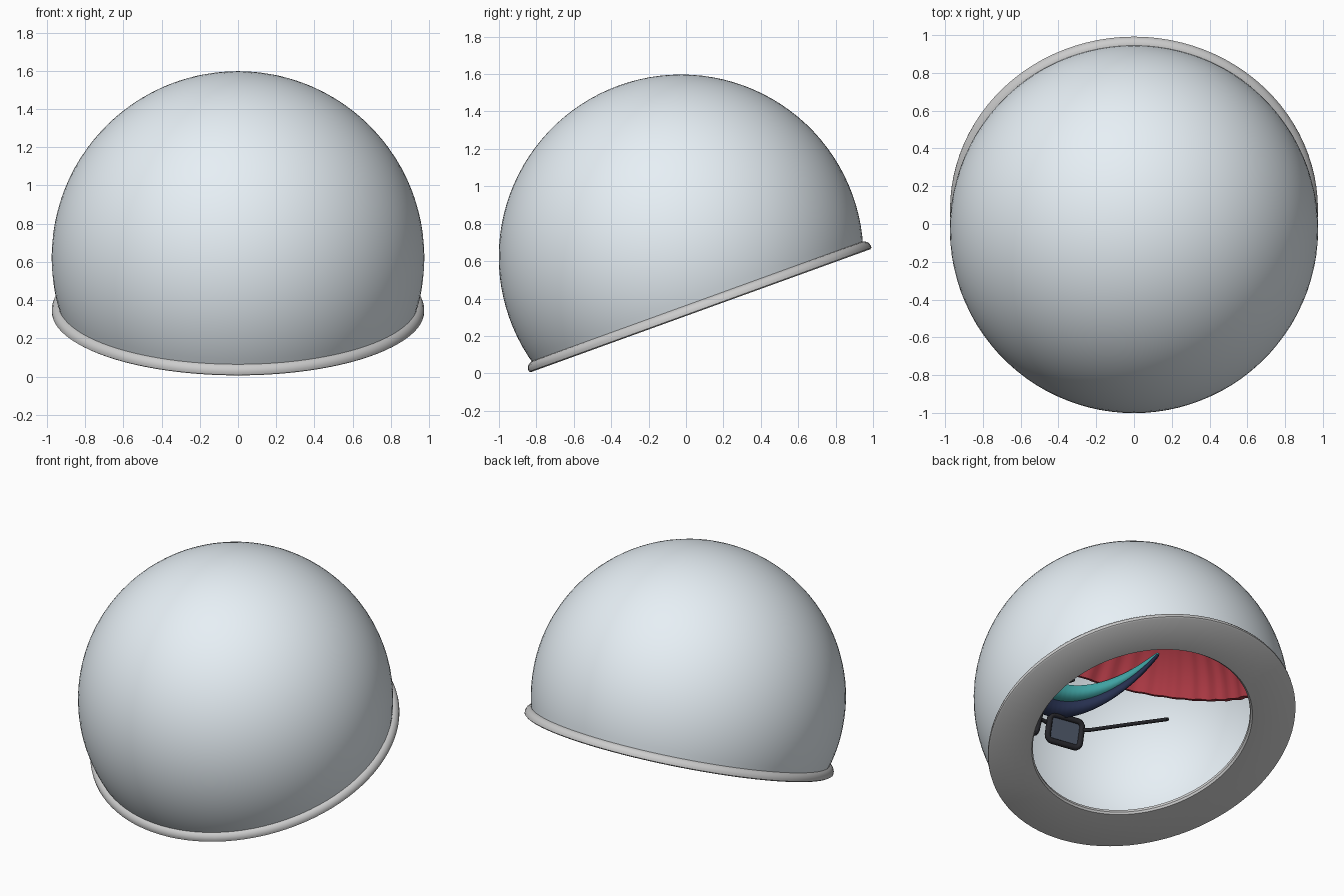
import bpy, bmesh, math
from mathutils import Matrix, Vector

if "Cube" in bpy.data.objects:
    bpy.data.objects.remove(bpy.data.objects["Cube"])


def material(name, color):
    m = bpy.data.materials.new(name)
    m.diffuse_color = (*color, 1)
    m.use_nodes = True
    m.node_tree.nodes["Principled BSDF"].inputs["Base Color"].default_value = m.diffuse_color
    return m


GLASS = material("pale_shell", (0.80, 0.87, 0.92))
RED = material("red", (0.50, 0.05, 0.07))
TEAL = material("teal", (0.05, 0.36, 0.36))
NAVY = material("navy", (0.02, 0.03, 0.08))
BLACK = material("black", (0.02, 0.02, 0.025))
LENS = material("dark_lens", (0.07, 0.09, 0.13))


def finish(name, bm, matrix=None, mat=None, angle=35):
    bmesh.ops.remove_doubles(bm, verts=bm.verts, dist=1e-5)
    bmesh.ops.recalc_face_normals(bm, faces=bm.faces)
    me = bpy.data.meshes.new(name)
    bm.to_mesh(me)
    bm.free()
    ob = bpy.data.objects.new(name, me)
    bpy.context.collection.objects.link(ob)
    if matrix:
        ob.matrix_world = matrix
    if mat:
        me.materials.append(mat)
    bpy.ops.object.select_all(action='DESELECT')
    ob.select_set(True)
    bpy.context.view_layer.objects.active = ob
    bpy.ops.object.shade_smooth_by_angle(angle=math.radians(angle))
    return ob


def lathe(name, profile, matrix, mat=None, steps=96, waves=0, depth=0.0):
    """Revolve a closed (radius, height) profile, optionally rippled."""
    bm = bmesh.new()
    rings = []
    for i in range(steps):
        a = math.tau * i / steps
        k = 1 + depth * math.cos(waves * a)
        rings.append([bm.verts.new((r * k * math.cos(a), r * k * math.sin(a), z))
                      for r, z in profile])
    n = len(profile)
    for i in range(steps):
        p, q = rings[i], rings[(i + 1) % steps]
        for j in range(n):
            l = (j + 1) % n
            if profile[j][0] + profile[l][0] > 1e-6:
                bm.faces.new((p[j], q[j], q[l], p[l]))
    bmesh.ops.dissolve_degenerate(bm, edges=bm.edges, dist=1e-6)
    return finish(name, bm, matrix, mat)


def shell_profile(outer, inner, cut, centre=0.0, n=32):
    """Outer and inner arcs of a sphere shell above the height cut."""
    def arc(r):
        start = math.asin((cut - centre) / r)
        angles = [start + (math.pi / 2 - start) * i / n for i in range(n + 1)]
        return [(r * math.cos(a) if i < n else 0.0, centre + r * math.sin(a))
                for i, a in enumerate(angles)]
    return arc(outer) + arc(inner)[::-1]


def tube(name, points, radius, mat, cyclic=False, matrix=None):
    cu = bpy.data.curves.new(name, 'CURVE')
    cu.dimensions = '3D'
    cu.bevel_depth = radius
    cu.bevel_resolution = 3
    cu.use_fill_caps = True
    sp = cu.splines.new('POLY')
    sp.points.add(len(points) - 1)
    for p, co in zip(sp.points, points):
        p.co = (*co, 1)
    sp.use_cyclic_u = cyclic
    sp.use_smooth = True
    cu.materials.append(mat)
    ob = bpy.data.objects.new(name, cu)
    bpy.context.collection.objects.link(ob)
    if matrix:
        ob.matrix_world = matrix
    return ob


# Tilted helmet: dome shell and neck rim
tilt = Matrix.Translation((0, 0.078, 0.335)) @ Matrix.Rotation(math.radians(19.9), 4, 'X')
lathe("dome", shell_profile(0.975, 0.955, 0.03, 0.306), tilt, GLASS)
rim = [(0.69, 0.012), (0.70, 0), (0.965, 0), (0.974, 0.006), (0.974, 0.02),
       (0.967, 0.037), (0.952, 0.05), (0.93, 0.056), (0.71, 0.04), (0.69, 0.03)]
lathe("neck_rim", rim, tilt)

# Ripple-edged red cap inside, leaning back
lean = Matrix.Translation((0, -0.02, 0.625)) @ Matrix.Rotation(math.radians(-18), 4, 'X')
lathe("inner_cap", shell_profile(0.85, 0.82, 0.263, n=20), lean, RED,
      steps=240, waves=40, depth=0.008)


# Curved visor under the cap: navy lower strip, teal upper strip
def visor_strip(name, low, high, mat, n=40):
    bm = bmesh.new()
    pairs = []
    for i in range(n + 1):
        a = math.radians(-88 + 176 * i / n)
        base = Vector((0.42 * math.sin(a), -0.255 - 0.6 * math.cos(a),
                       1.2 - 0.33 * math.cos(a)))
        up = Vector((0, 0.11, 0.19)) * math.cos(a) ** 0.7
        pairs.append([bm.verts.new(base + up * t) for t in (low, high)])
    for p, q in zip(pairs, pairs[1:]):
        bm.faces.new((p[0], q[0], q[1], p[1]))
    ob = finish(name, bm, None, mat)
    mod = ob.modifiers.new("thickness", 'SOLIDIFY')
    mod.thickness = 0.02
    mod.offset = 0


visor_strip("visor_edge", 0.0, 0.5, NAVY)
visor_strip("visor_top", 0.5, 1.0, TEAL)

# Glasses: two rounded frames, lenses, temples and a bridge
outline = []
for cx, cz, start in ((1, 1, 0), (-1, 1, 90), (-1, -1, 180), (1, -1, 270)):
    for i in range(5):
        a = math.radians(start + 22.5 * i)
        outline.append((cx * 0.08 + 0.035 * math.cos(a), 0, cz * 0.05 + 0.035 * math.sin(a)))

for side, s in (("left", 1), ("right", -1)):
    place = (Matrix.Translation((s * 0.155, -0.85, 0.81))
             @ Matrix.Rotation(s * math.radians(10), 4, 'Z')
             @ Matrix.Rotation(math.radians(-15), 4, 'X'))
    tube(side + "_lens_frame", outline, 0.019, BLACK, True, place)
    bm = bmesh.new()
    bm.faces.new([bm.verts.new(p) for p in outline])
    bmesh.ops.solidify(bm, geom=bm.faces[:], thickness=0.01)
    finish(side + "_lens", bm, place, LENS)
    temple = [(s * 0.265, -0.83, 0.85), (s * 0.285, -0.77, 0.83),
              (s * 0.33, -0.45, 0.745), (s * 0.365, -0.24, 0.69), (s * 0.38, -0.13, 0.66)]
    tube(side + "_temple", temple, 0.012, BLACK)
tube("glasses_bridge", [(-0.05, -0.87, 0.83), (0, -0.88, 0.845), (0.05, -0.87, 0.83)],
     0.013, BLACK)
